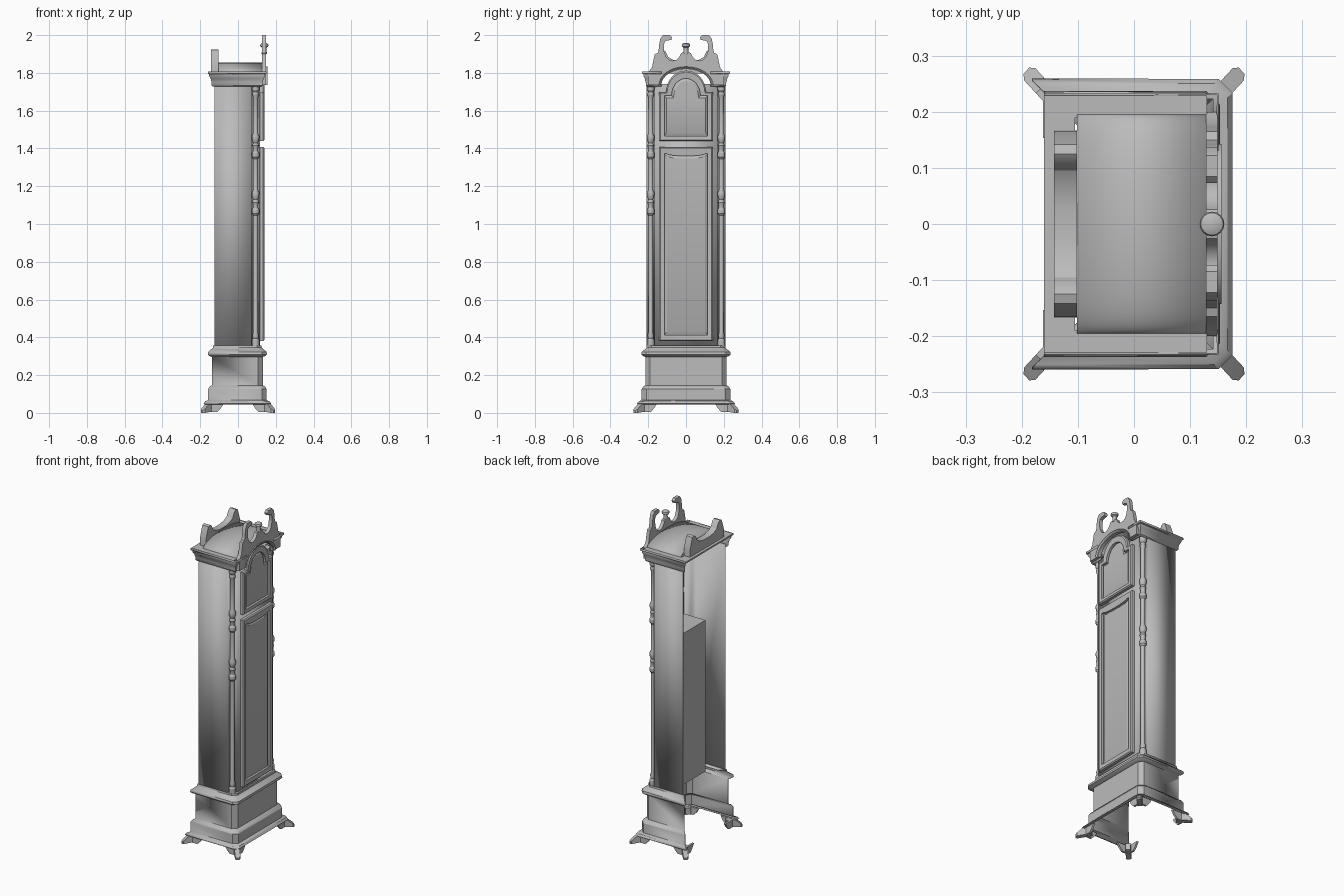
import bpy, bmesh, math
from math import sin, cos, pi

cube = bpy.data.objects.get("Cube")
if cube:
    bpy.data.objects.remove(cube, do_unlink=True)

grey = bpy.data.materials.new("plain grey")
grey.use_nodes = True
tone = (0.5, 0.5, 0.5, 1)
grey.diffuse_color = tone
grey.node_tree.nodes["Principled BSDF"].inputs["Base Color"].default_value = tone


def finish(name, bm, thickness=0):
    bmesh.ops.remove_doubles(bm, verts=bm.verts, dist=0.0002)
    bmesh.ops.recalc_face_normals(bm, faces=bm.faces)
    mesh = bpy.data.meshes.new(name)
    bm.to_mesh(mesh)
    bm.free()
    mesh.materials.append(grey)
    ob = bpy.data.objects.new(name, mesh)
    bpy.context.collection.objects.link(ob)
    bpy.ops.object.select_all(action="DESELECT")
    ob.select_set(True)
    bpy.context.view_layer.objects.active = ob
    bpy.ops.object.shade_smooth_by_angle(angle=math.radians(30))
    if thickness:
        wall = ob.modifiers.new("wall", "SOLIDIFY")
        wall.thickness, wall.offset = thickness, 0
    return ob


def loft(name, loops, closed=True, caps=(False, False), thickness=0):
    """Bridge successive loops of 3D points that have equal counts."""
    bm = bmesh.new()
    rings = [[bm.verts.new(p) for p in loop] for loop in loops]
    n = len(rings[0])
    for a, b in zip(rings, rings[1:]):
        for i in range(n if closed else n - 1):
            j = (i + 1) % n
            bm.faces.new((a[i], a[j], b[j], b[i]))
    for cap, ring in zip(caps, (rings[0], rings[-1])):
        if cap:
            bm.faces.new(ring)
    return finish(name, bm, thickness)


def board(name, outline, x0, x1):
    """Upright board cut to a (y, z) outline."""
    return loft(name, [[(x, y, z) for y, z in outline] for x in (x0, x1)], caps=(True, True))


def box(name, x, y, z):
    return board(name, [(y[0], z[0]), (y[1], z[0]), (y[1], z[1]), (y[0], z[1])], *x)


def lathe(name, profile, x, y, sides=16):
    loops = [[(x + r * cos(2 * pi * i / sides), y + r * sin(2 * pi * i / sides), z)
              for i in range(sides)] for r, z in profile]
    return loft(name, loops, caps=(True, True))


def mirrored(half):
    return half + [(-y, z) for y, z in reversed(half)]


# Case: sides and front with notched corners, open at the back
half = [(-0.124, 0.206), (0.07, 0.206), (0.07, 0.165), (0.115, 0.165)]
path = half + [(x, -y) for x, y in reversed(half)]
loft("case", [[(x, y, z) for x, y in path] for z in (0.345, 1.74)], closed=False, thickness=0.005)


# Base: stepped mouldings around three sides, chamfered front corners
def base_path(d, z):
    front, side, c = 0.13 + d, 0.213 + d, 0.024
    pts = [(-0.138 - d, side), (front - c, side), (front, side - c)]
    return [(x, y, z) for x, y in pts + [(x, -y) for x, y in reversed(pts)]]


base = [(0.036, 0.045), (0.044, 0.05), (0.036, 0.06), (0.02, 0.066), (0.02, 0.125), (0.012, 0.138),
        (0, 0.145), (0, 0.298), (0.012, 0.302), (0.022, 0.31), (0.02, 0.322), (0.004, 0.335),
        (-0.006, 0.345), (-0.006, 0.356), (-0.04, 0.356)]
loft("base", [base_path(d, z) for d, z in base], closed=False, thickness=0.004)

# Crown moulding: each side with a short front return
crown = [(-0.006, 1.728), (0, 1.735), (0, 1.75), (0.005, 1.77), (0.013, 1.785),
         (0.013, 1.795), (0.02, 1.797), (0.02, 1.808)]
for s, label in ((1, "left"), (-1, "right")):
    loft("crown_" + label,
         [[(-0.14 - d, s * (0.211 + d), z), (0.129 + d, s * (0.211 + d), z), (0.129 + d, s * 0.13, z)]
          for d, z in crown], closed=False, thickness=0.004)
    # Flat top border beside the hood
    box("top_border_" + label, (-0.16, 0.13), sorted((s * 0.19, s * 0.229)), (1.797, 1.807))
box("top_back_rail", (-0.16, -0.105), (-0.2, 0.2), (1.797, 1.807))

# Barrel-shaped hood roof
arc = [(0.195 * cos(pi * i / 24), 1.8 + 0.052 * sin(pi * i / 24)) for i in range(25)]
loft("hood_roof", [[(x, y, z) for y, z in arc] for x in (-0.102, 0.13)], closed=False, thickness=0.004)


# Doors: moulded frame with a raised inner panel
def outline(w, z0, zs, r, h, n=20):
    top = [(r * cos(pi * i / n), zs + h * sin(pi * i / n)) for i in range(n + 1)]
    return [(-w, z0), (w, z0), (w, zs)] + top + [(-w, zs)]


def door(name, outer, inner, field, step):
    layers = [(outer, 0.113), (outer, 0.133), (step, 0.139), (inner, 0.136), (inner, 0.122),
              (field, 0.131)]
    loft(name, [[(x, y, z) for y, z in o] for o, x in layers], caps=(True, True))


door("upper_door", outline(0.142, 1.44, 1.70, 0.105, 0.112), outline(0.115, 1.465, 1.68, 0.076, 0.09),
     outline(0.104, 1.485, 1.668, 0.066, 0.088), outline(0.136, 1.446, 1.694, 0.1, 0.11))
door("lower_door", outline(0.142, 0.38, 1.408, 0.1, 0), outline(0.115, 0.412, 1.372, 0.1, -0.012),
     outline(0.1, 0.432, 1.358, 0.09, -0.012), outline(0.136, 0.386, 1.402, 0.1, 0))

# Inner compartment behind the lower door
box("inner_compartment", (-0.053, 0.112), (-0.115, 0.115), (0.36, 1.29))

# Front pediment with swan-neck scrolls
arch = [(0.13 * cos(pi * i / 24), 1.735 + 0.085 * sin(pi * i / 24)) for i in range(25)]
neck = [(0.2, 1.735), (0.2, 1.8), (0.193, 1.812), (0.18, 1.83), (0.173, 1.865), (0.165, 1.9),
        (0.15, 1.905), (0.145, 1.92), (0.142, 1.95), (0.136, 1.982), (0.122, 2.0), (0.085, 2.0),
        (0.073, 1.988), (0.078, 1.974), (0.1, 1.972), (0.113, 1.965), (0.118, 1.945), (0.115, 1.91),
        (0.104, 1.882), (0.088, 1.868), (0.07, 1.864), (0.05, 1.87), (0.035, 1.885),
        (0.026, 1.905), (0.016, 1.908)]
board("pediment", mirrored(neck) + arch[::-1], 0.128, 0.149)

# Moulding that follows the arch over the upper door
def arch_line(grow, x):
    return [(x, (0.13 + grow) * cos(pi * i / 24), 1.735 + (0.085 + grow) * sin(pi * i / 24))
            for i in range(25)]


loft("arch_moulding", [arch_line(0, 0.128), arch_line(0, 0.146), arch_line(0.007, 0.15),
                       arch_line(0.013, 0.156), arch_line(0.013, 0.145)], closed=False)

# Back crest with two rounded peaks
crest = [(0.167, 1.8), (0.165, 1.85), (0.155, 1.885), (0.142, 1.92), (0.125, 1.925), (0.11, 1.915),
         (0.095, 1.885), (0.07, 1.87), (0.03, 1.862)]
board("back_crest", mirrored(crest), -0.143, -0.102)

# Finial
lathe("finial", [(0.014, 1.9), (0.012, 1.925), (0.012, 1.934), (0.02, 1.939), (0.022, 1.946),
                 (0.02, 1.953), (0.012, 1.957)], 0.139, 0)

# Turned corner columns
turning = [(0.013, 0), (0.02, 0.01), (0.02, 0.03), (0.014, 0.04), (0.014, 0.06), (0.018, 0.07),
           (0.013, 0.085), (0.019, 0.1), (0.02, 0.12), (0.013, 0.135)]
column = [(0.02, 0.356), (0.02, 0.385), (0.014, 0.395), (0.017, 0.41), (0.013, 0.425)]
column += [(r, z + 1.045) for r, z in turning] + [(r, z + 1.345) for r, z in turning]
column += [(0.013, 1.67), (0.018, 1.685), (0.014, 1.7), (0.02, 1.71), (0.02, 1.735)]
for s, label in ((1, "left"), (-1, "right")):
    lathe("column_" + label, column, 0.093, s * 0.187, 14)


# Splayed bracket feet: a diagonal toe with two side wings
def hull(name, points):
    bm = bmesh.new()
    for p in points:
        bm.verts.new(p)
    bmesh.ops.convex_hull(bm, input=bm.verts)
    return finish(name, bm)


for sx, end in ((1, "front"), (-1, "back")):
    for sy, label in ((1, "left"), (-1, "right")):
        tag = end + "_" + label
        cx, cy = 0.15, 0.228
        place = lambda pts: [(sx * x, sy * y, z) for x, y, z in pts]
        toe = []
        for along, low, high in ((-0.03, 0.01, 0.05), (0.02, 0.004, 0.047), (0.05, 0, 0.02), (0.058, 0, 0.012)):
            wide = 0.014 if along < 0.055 else 0.007
            for w in (-wide, wide):
                toe += [(cx + (along + w) * 0.72, cy + (along - w) * 0.78, z) for z in (low, high)]
        hull("foot_toe_" + tag, place(toe))
        wing = [(0, 0.004), (0.05, 0.004), (0.07, 0.025), (0.085, 0.05), (0, 0.05)]
        hull("foot_wing_side_" + tag, place([(cx + 0.01 - a, cy + t, z) for a, z in wing for t in (0, 0.012)]))
        hull("foot_wing_end_" + tag, place([(cx + t, cy + 0.01 - a, z) for a, z in wing for t in (0, 0.012)]))
